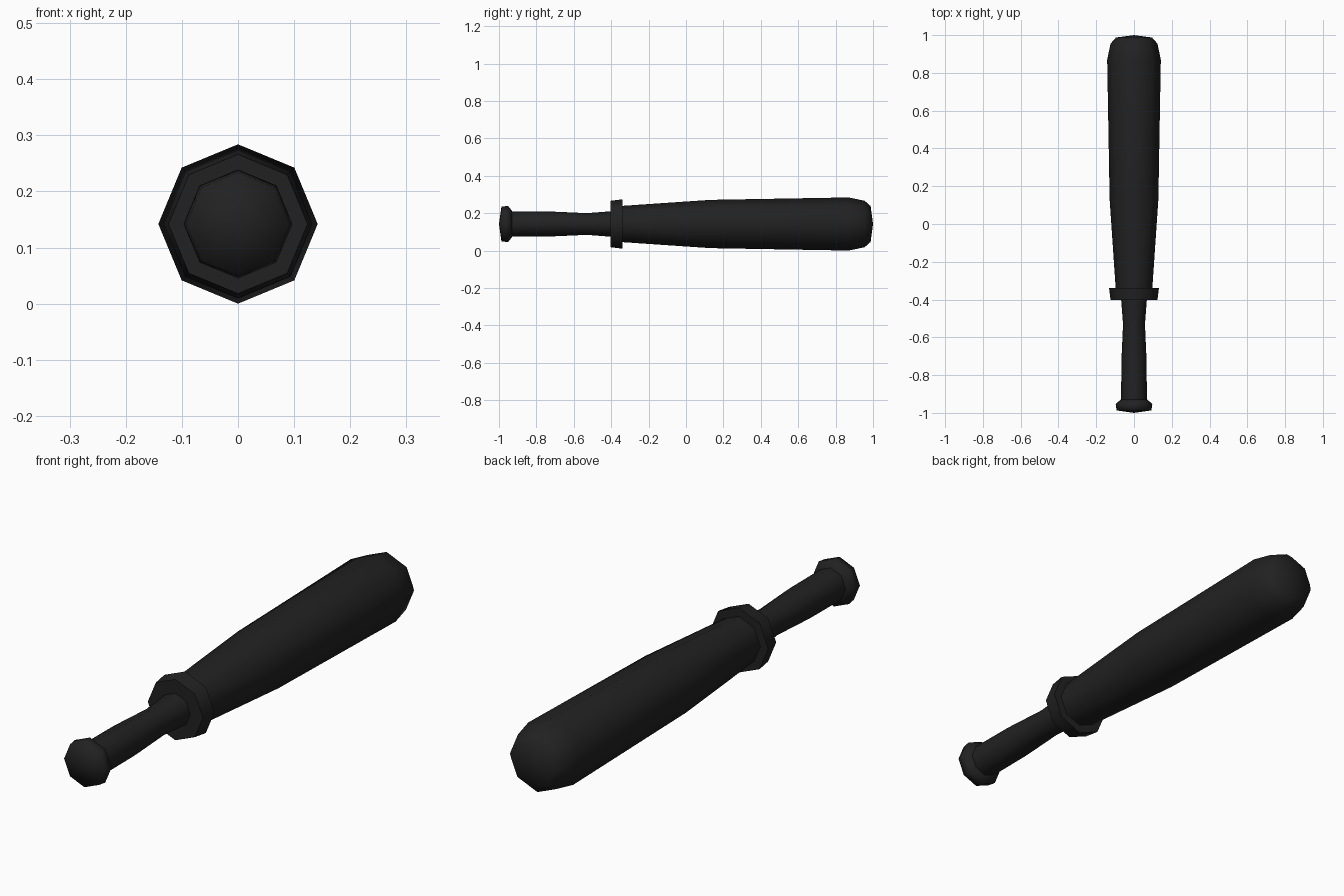
import bpy, bmesh, math

if "Cube" in bpy.data.objects:
    bpy.data.objects.remove(bpy.data.objects["Cube"])

SIDES = 8
AXIS_Z = 0.142

black = bpy.data.materials.new("matte_black")
black.diffuse_color = (0.0155, 0.0155, 0.0155, 1)
black.use_nodes = True
black.node_tree.nodes["Principled BSDF"].inputs["Base Color"].default_value = black.diffuse_color


def lathe(name, profile, angle=50):
    """Turn a (y, radius) profile around the long axis; ends close at a point."""
    bm = bmesh.new()
    rings = []
    for y, r in profile:
        if r == 0:
            rings.append([bm.verts.new((0, y, AXIS_Z))] * SIDES)
        else:
            rings.append([bm.verts.new((r * math.sin(math.tau * i / SIDES), y,
                                        AXIS_Z + r * math.cos(math.tau * i / SIDES)))
                          for i in range(SIDES)])
    for a, b in zip(rings, rings[1:]):
        for i in range(SIDES):
            j = (i + 1) % SIDES
            corners = list(dict.fromkeys((a[i], a[j], b[j], b[i])))
            bm.faces.new(corners)
    bmesh.ops.recalc_face_normals(bm, faces=bm.faces)
    mesh = bpy.data.meshes.new(name)
    bm.to_mesh(mesh)
    bm.free()
    mesh.materials.append(black)
    obj = bpy.data.objects.new(name, mesh)
    bpy.context.collection.objects.link(obj)
    bpy.ops.object.select_all(action='DESELECT')
    obj.select_set(True)
    bpy.context.view_layer.objects.active = obj
    bpy.ops.object.shade_smooth_by_angle(angle=math.radians(angle))
    return obj


# Domed knob at the end of the grip
lathe("knob", [(-1.0, 0), (-0.987, 0.092), (-0.952, 0.097), (-0.93, 0.07), (-0.93, 0)], 85)

# Grip with a slight waist
lathe("handle", [(-0.94, 0), (-0.94, 0.068), (-0.73, 0.067), (-0.53, 0.058),
                 (-0.40, 0.068), (-0.38, 0.068), (-0.38, 0)])

# Flared collar between grip and barrel
lathe("collar", [(-0.403, 0), (-0.403, 0.124), (-0.34, 0.132), (-0.34, 0)])

# Long tapered barrel with a rounded tip
lathe("barrel", [(-0.36, 0), (-0.36, 0.096), (-0.34, 0.097), (0.13, 0.129),
                 (0.87, 0.142), (0.955, 0.124), (0.987, 0.096), (1.0, 0)])
